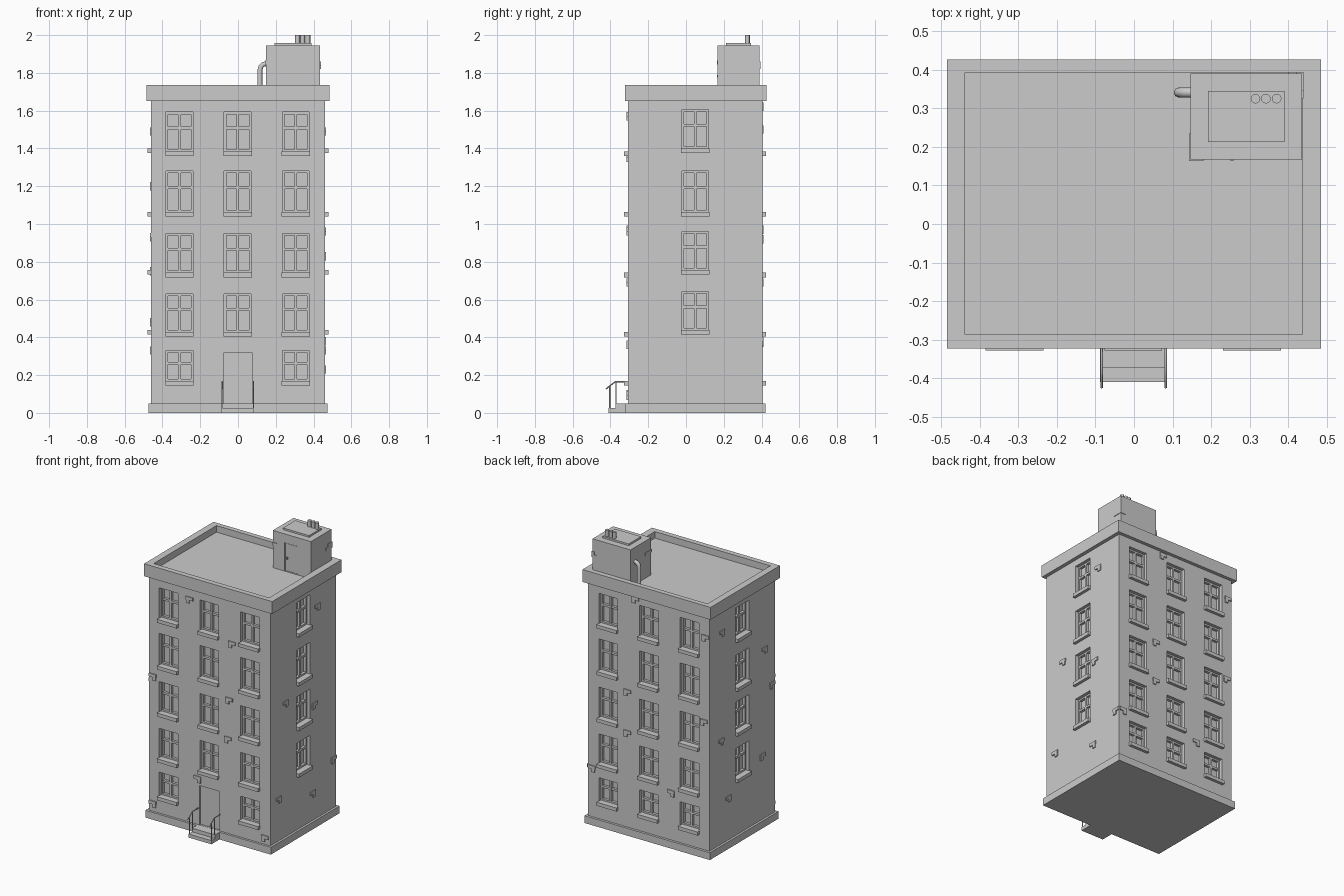
import bpy, bmesh
from mathutils import Matrix, Vector

if "Cube" in bpy.data.objects:
    bpy.data.objects.remove(bpy.data.objects["Cube"])

XW, YF, YB = 0.46, -0.308, 0.404   # wall planes


def boxes(name, spans):
    """One object made of axis-aligned boxes (x0,x1,y0,y1,z0,z1)."""
    bm = bmesh.new()
    for x0, x1, y0, y1, z0, z1 in spans:
        m = Matrix.Translation(((x0 + x1) / 2, (y0 + y1) / 2, (z0 + z1) / 2))
        m = m @ Matrix.Diagonal((abs(x1 - x0), abs(y1 - y0), abs(z1 - z0), 1))
        bmesh.ops.create_cube(bm, size=1, matrix=m)
    me = bpy.data.meshes.new(name)
    bm.to_mesh(me)
    bm.free()
    ob = bpy.data.objects.new(name, me)
    bpy.context.collection.objects.link(ob)
    return ob


def on_wall(side, u0, u1, d0, d1, z0, z1):
    """Box given along a wall (u), outward from it (d), and up (z)."""
    if side == 'front':
        return (u0, u1, YF - d1, YF - d0, z0, z1)
    if side == 'back':
        return (u0, u1, YB + d0, YB + d1, z0, z1)
    if side == 'right':
        return (XW + d0, XW + d1, u0, u1, z0, z1)
    return (-XW - d1, -XW - d0, u0, u1, z0, z1)


def cut(ob, spans):
    cutter = boxes("cutter", spans)
    cutter.hide_render = True
    mod = ob.modifiers.new("cut", 'BOOLEAN')
    mod.operation, mod.solver, mod.object = 'DIFFERENCE', 'EXACT', cutter
    bpy.context.view_layer.objects.active = ob
    bpy.ops.object.modifier_apply(modifier=mod.name)
    bpy.data.objects.remove(cutter)


def tube(name, pts, r, res=2):
    cu = bpy.data.curves.new(name, 'CURVE')
    cu.dimensions = '3D'
    cu.bevel_depth, cu.bevel_resolution, cu.use_fill_caps = r, res, True
    sp = cu.splines.new('POLY')
    sp.points.add(len(pts) - 1)
    for p, co in zip(sp.points, pts):
        p.co = (*co, 1)
    ob = bpy.data.objects.new(name, cu)
    bpy.context.collection.objects.link(ob)


# Window layout: wall, centre, bottom, top
FRONT_Z = [(0.145, 0.33), (0.405, 0.63), (0.718, 0.95), (1.04, 1.28), (1.36, 1.592)]
SIDE_Z = [(0.415, 0.643), (0.733, 0.96), (1.04, 1.28), (1.375, 1.605)]
windows = []
for i, (z0, z1) in enumerate(FRONT_Z):
    for u in (-0.31, -0.002, 0.306):
        windows.append(('back', u, z0, z1))
        if i or abs(u) > 0.1:
            windows.append(('front', u, z0, z1))
for z0, z1 in SIDE_Z:
    windows += [(s, 0.049, z0, z1) for s in ('left', 'right')]

recess, sills, frames = [], [], []
HW, DEPTH = 0.071, 0.04
for s, u, z0, z1 in windows:
    zs = z0 + 0.024                      # top of the sill
    zt = z1 - 0.36 * (z1 - z0)           # transom
    recess.append(on_wall(s, u - HW, u + HW, -DEPTH, 0.05, z0 + 0.01, z1))
    sills.append(on_wall(s, u - 0.075, u + 0.075, -DEPTH, 0.02, z0, zs))
    a, b, w = -DEPTH - 0.005, -0.022, 0.011
    frames += [on_wall(s, u - HW, u - HW + w, a, b, zs, z1),
               on_wall(s, u + HW - w, u + HW, a, b, zs, z1),
               on_wall(s, u - HW, u + HW, a, b, z1 - w, z1),
               on_wall(s, u - HW, u + HW, a, b, zs, zs + w),
               on_wall(s, u - HW, u + HW, a, b - 0.001, zt - 0.007, zt + 0.007),
               on_wall(s, u - 0.007, u + 0.007, a, b, zs, z1)]

# Walls with window and entrance recesses
recess.append(on_wall('front', -0.075, 0.075, -0.012, 0.05, 0.051, 0.32))
walls = boxes("walls", [(-XW, XW, YF, YB, 0.02, 1.67)])
cut(walls, recess)
boxes("window_sills", sills)
boxes("window_frames", frames)
boxes("plinth", [(-0.475, 0.475, -0.323, 0.42, 0, 0.05)])

# Flat roof with parapet
roof = boxes("roof_parapet", [(-0.485, 0.485, -0.323, 0.427, 1.65, 1.735)])
cut(roof, [(-0.438, 0.437, -0.287, 0.393, 1.69, 1.8)])

# Loose brick patches on each wall: (u, z, direction of stagger)
patches = {
    'front': [(-0.15, 1.57, 1), (0.17, 1.35, 1), (-0.43, 0.97, -1), (0.15, 0.96, 1),
              (-0.09, 0.36, -1), (0.42, 0.09, 1), (-0.43, 0.1, -1), (0.14, 0.69, 1)],
    'right': [(0.2, 1.49, -1), (-0.145, 0.96, -1), (0.17, 0.83, 1), (-0.22, 0.33, -1),
              (0.15, 0.23, -1), (0.375, 0.38, 1)],
    'back': [(0.1, 1.62, -1), (0.16, 0.97, -1), (-0.42, 0.92, -1), (0.16, 0.69, -1),
             (0.43, 0.38, 1), (-0.17, 0.37, 1), (-0.43, 1.5, -1)],
    'left': [(0.27, 1.49, 1), (-0.19, 1.2, 1), (-0.275, 0.93, -1), (0.28, 0.75, 1),
             (-0.17, 0.48, -1), (0.2, 0.33, 1)],
}
bricks = []
for s, items in patches.items():
    for u, z, k in items:
        bricks.append(on_wall(s, u - 0.027, u + 0.027, -0.004, 0.007, z, z + 0.022))
        v = u - k * 0.012
        bricks.append(on_wall(s, v - 0.012, v + 0.012, -0.004, 0.007, z - 0.022, z))
boxes("loose_bricks", bricks)

# Entrance steps and railings
boxes("steps", [(-0.088, 0.086, -0.41, -0.31, 0, 0.025),
                (-0.088, 0.086, -0.372, -0.31, 0.025, 0.05)])
for x in (-0.084, 0.082):
    tube("handrail", [(x, YF, 0.165), (x, -0.374, 0.165), (x, -0.408, 0.14),
                      (x, -0.424, 0.126)], 0.0035)
    tube("rail_post_upper", [(x, -0.37, 0.04), (x, -0.37, 0.165)], 0.003)
    tube("rail_post_lower", [(x, -0.404, 0.02), (x, -0.404, 0.142)], 0.003)

# Rooftop stair house
hut = boxes("stair_house", [(0.147, 0.435, 0.167, 0.39, 1.68, 1.945)])
cut(hut, [(0.237, 0.337, 0.1, 0.173, 1.695, 1.885)])
boxes("stair_house_door", [(0.24, 0.334, 0.17, 0.18, 1.69, 1.882)])
boxes("door_handle", [(0.25, 0.258, 0.163, 0.172, 1.775, 1.79)])
boxes("stair_house_slab", [(0.192, 0.39, 0.212, 0.345, 1.94, 1.957)])
boxes("stair_house_bricks", [(0.143, 0.18, 0.163, 0.235, 1.845, 1.865),
                             (0.40, 0.439, 0.325, 0.394, 1.82, 1.84),
                             (0.42, 0.439, 0.345, 0.394, 1.84, 1.86)])

# Chimney pots and vent pipe
for x in (0.315, 0.342, 0.37):
    tube("chimney_pot", [(x, 0.325, 1.95), (x, 0.325, 2.0)], 0.0125, 4)
tube("vent_pipe", [(0.116, 0.341, 1.685), (0.116, 0.341, 1.815), (0.121, 0.341, 1.833),
                   (0.133, 0.341, 1.845), (0.155, 0.341, 1.849)], 0.013, 2)
